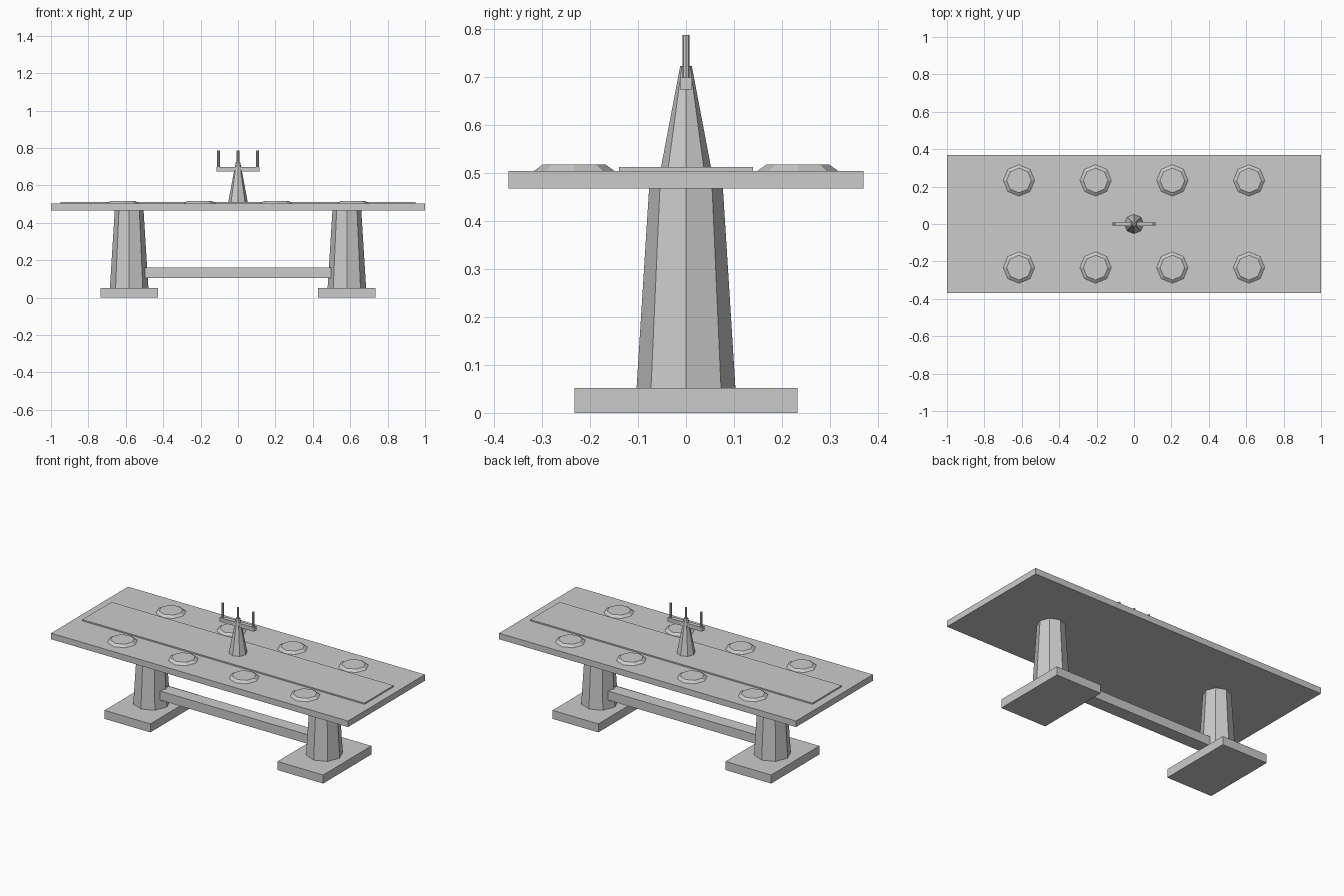
import bpy
import math

cube = bpy.data.objects.get("Cube")
if cube:
    bpy.data.objects.remove(cube, do_unlink=True)

GREY = (0.6, 0.6, 0.6, 1)
stone = bpy.data.materials.new("plain grey")
stone.use_nodes = True
stone.diffuse_color = GREY
stone.node_tree.nodes["Principled BSDF"].inputs["Base Color"].default_value = GREY


def finish(name):
    obj = bpy.context.object
    obj.name = obj.data.name = name
    obj.data.materials.append(stone)
    return obj


def box(name, x, half_x, half_y, z0, z1):
    bpy.ops.mesh.primitive_cube_add(size=2, location=(x, 0, (z0 + z1) / 2))
    bpy.context.object.scale = (half_x, half_y, (z1 - z0) / 2)
    bpy.ops.object.transform_apply(location=False, rotation=False, scale=True)
    return finish(name)


def taper(name, x, y, r0, r1, z0, z1, sides=8):
    # Flat-sided column with corners on the x and y axes
    bpy.ops.mesh.primitive_cone_add(vertices=sides, radius1=r0, radius2=r1,
                                    depth=z1 - z0, location=(x, y, (z0 + z1) / 2))
    return finish(name)


# Table top and runner
box("table_top", 0, 1.0, 0.37, 0.467, 0.504)
box("table_runner", 0, 0.95, 0.14, 0.504, 0.512)

# Pedestals, feet and the beam between them
for side, s in (("left", 1), ("right", -1)):
    box(side + "_foot", s * 0.582, 0.154, 0.232, 0, 0.052)
    taper(side + "_pedestal", s * 0.582, 0, 0.103, 0.077, 0.052, 0.467)
box("stretcher_beam", 0, 0.498, 0.04, 0.105, 0.16)

# Plates, upside-down shallow dishes along both long sides
for row, y in (("front", -0.233), ("back", 0.233)):
    for i in range(4):
        taper(f"{row}_plate_{i + 1}", (i - 1.5) * 0.41, y, 0.084, 0.066, 0.504, 0.517)

# Candelabra
taper("candelabra_stem", 0, 0, 0.052, 0.012, 0.512, 0.723)
box("candelabra_arm", 0, 0.115, 0.012, 0.674, 0.699)
for name, x in (("left", 0.104), ("middle", 0), ("right", -0.104)):
    taper(name + "_candle", x, 0, 0.007, 0.007, 0.699, 0.787)
